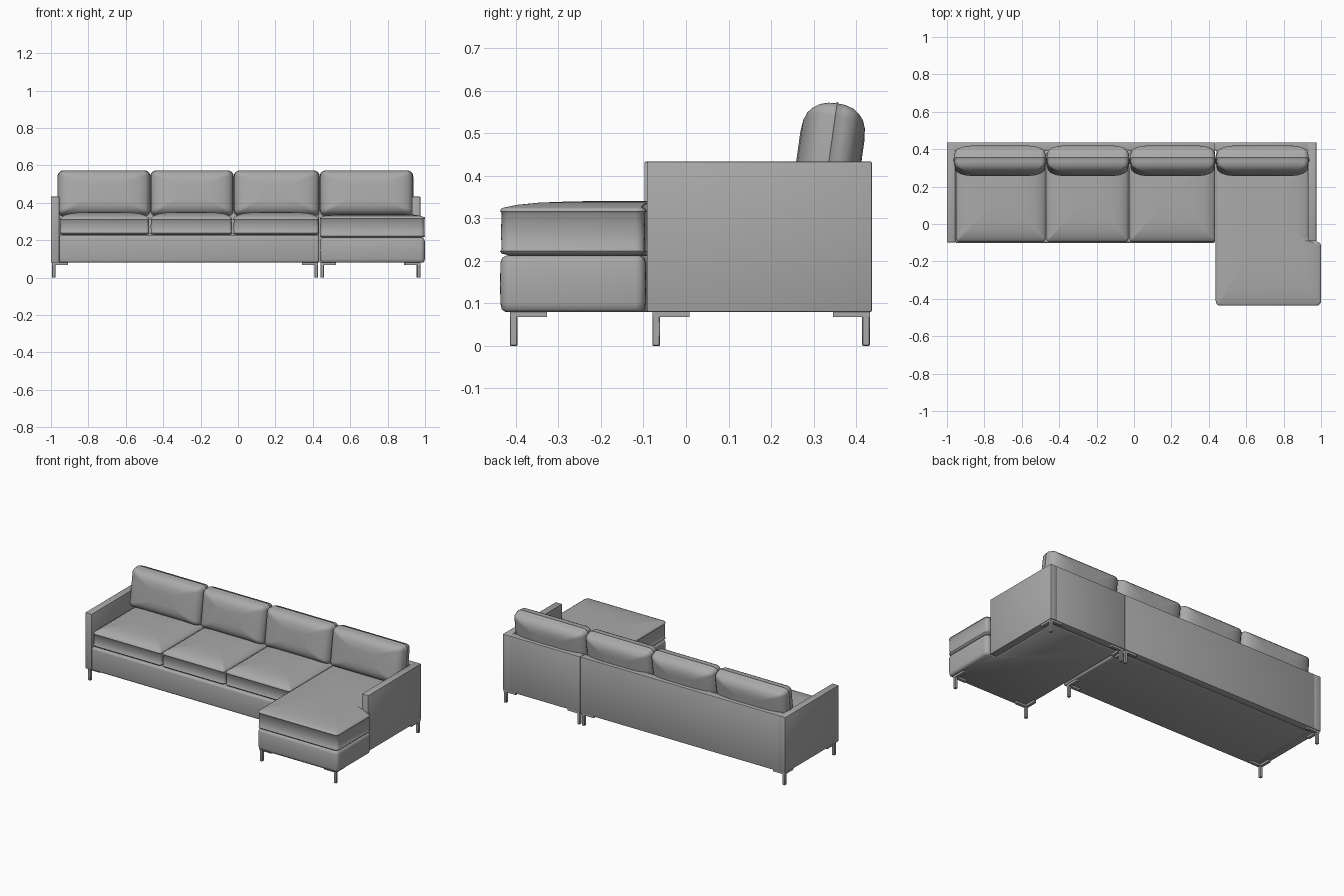
import bpy, bmesh, math
from mathutils import Vector, Matrix

if "Cube" in bpy.data.objects:
    bpy.data.objects.remove(bpy.data.objects["Cube"])

grey = bpy.data.materials.new("grey fabric")
grey.diffuse_color = (0.40, 0.40, 0.40, 1)
grey.use_nodes = True
grey.node_tree.nodes["Principled BSDF"].inputs["Base Color"].default_value = grey.diffuse_color


def finish(name, bm, angle=40):
    bmesh.ops.recalc_face_normals(bm, faces=bm.faces)
    me = bpy.data.meshes.new(name)
    bm.to_mesh(me)
    bm.free()
    ob = bpy.data.objects.new(name, me)
    bpy.context.collection.objects.link(ob)
    me.materials.append(grey)
    bpy.ops.object.select_all(action='DESELECT')
    ob.select_set(True)
    bpy.context.view_layer.objects.active = ob
    bpy.ops.object.shade_smooth_by_angle(angle=math.radians(angle))
    return ob


def box(name, x0, x1, y0, y1, z0, z1, bevel=0.0, segs=2):
    bm = bmesh.new()
    bmesh.ops.create_cube(bm, size=1)
    for v in bm.verts:
        v.co = ((x0 + x1) / 2 + v.co.x * (x1 - x0),
                (y0 + y1) / 2 + v.co.y * (y1 - y0),
                (z0 + z1) / 2 + v.co.z * (z1 - z0))
    if bevel:
        bmesh.ops.bevel(bm, geom=bm.edges[:], offset=bevel, segments=segs,
                        profile=0.5, affect='EDGES')
    return finish(name, bm)


def rounded(corners, r, n=5):
    """Counter-clockwise outline with rounded corners: (point, outward normal)."""
    out = []
    for i, c in enumerate(corners):
        p, a, b = Vector(c), Vector(corners[i - 1]), Vector(corners[(i + 1) % len(corners)])
        d0, d1 = (p - a).normalized(), (b - p).normalized()
        convex = d0.x * d1.y - d0.y * d1.x > 0
        n0, n1 = Vector((d0.y, -d0.x)), Vector((d1.y, -d1.x))
        s = 1 if convex else -1
        centre = p - s * r * (n0 + n1)
        for k in range(n + 1):
            t = k / n * math.pi / 2
            nor = n0 * math.cos(t) + n1 * math.sin(t)
            out.append((centre + s * r * nor, nor))
    return out


def cushion(name, corners, r, rings, matrix=Matrix()):
    """Loft the outline through rings of (inset, scale, height)."""
    line = rounded(corners, r)
    xs, ys = [c[0] for c in corners], [c[1] for c in corners]
    mid = Vector(((min(xs) + max(xs)) / 2, (min(ys) + max(ys)) / 2))
    bm = bmesh.new()
    loops = []
    for inset, scale, h in rings:
        pts = [mid + (p - nor * inset - mid) * scale for p, nor in line]
        loops.append([bm.verts.new((p.x, p.y, h)) for p in pts])
    n = len(line)
    for a, b in zip(loops, loops[1:]):
        for i in range(n):
            j = (i + 1) % n
            bm.faces.new((a[i], a[j], b[j], b[i]))
    bm.faces.new(loops[0][::-1])
    bm.faces.new(loops[-1])
    bm.transform(matrix)
    return finish(name, bm, 50)


def rect(x0, x1, y0, y1):
    return [(x0, y0), (x1, y0), (x1, y1), (x0, y1)]


# frame: arms, back panels and sofa base
box("left_arm", -1.0, -0.955, -0.098, 0.437, 0.08, 0.433, 0.003)
box("right_arm", 0.93, 0.975, -0.092, 0.437, 0.08, 0.433, 0.003)
box("sofa_back", -0.957, 0.434, 0.39, 0.437, 0.08, 0.433, 0.003)
box("chaise_back", 0.436, 0.932, 0.39, 0.437, 0.08, 0.433, 0.003)
box("sofa_base", -0.957, 0.434, -0.102, 0.392, 0.08, 0.225, 0.012, 3)

# chaise base and seat share an outline that widens in front of the arm
chaise = [(0.437, -0.437), (1.0, -0.437), (1.0, -0.094), (0.931, -0.094),
          (0.931, 0.392), (0.437, 0.392)]
cushion("chaise_base", chaise, 0.025,
        [(0.012, 1, 0.08), (0.004, 1, 0.086), (0.001, 1, 0.1), (0, 1, 0.145),
         (0.001, 1, 0.195), (0.005, 1, 0.207), (0.016, 1, 0.213)])


def seat_rings(z0, z1, top):
    c = top - z1
    return [(0.02, 1, z0), (0.004, 1, z0 + 0.004), (0, 1, z0 + 0.01), (0.004, 1, z0 + 0.014),
            (0.002, 1, (z0 + z1) / 2), (0.004, 1, z1 - 0.008), (0, 1, z1 - 0.004),
            (0.002, 1, z1 + 0.002), (0.01, 1, z1 + c * 0.25), (0.012, 0.93, z1 + c * 0.55),
            (0.012, 0.8, z1 + c * 0.8), (0.012, 0.6, z1 + c * 0.94), (0.012, 0.3, top)]


cushion("chaise_seat", chaise, 0.025, seat_rings(0.213, 0.32, 0.341))

# seat cushions
for i, (x0, x1) in enumerate([(-0.953, -0.473), (-0.469, -0.03), (-0.026, 0.434)]):
    cushion(f"seat_cushion_{i + 1}", rect(x0, x1, -0.096, 0.39), 0.02,
            seat_rings(0.228, 0.315, 0.35))

# back cushions: outline in the upright plane, puffed both ways, leaning back
half = [(0.012, 0.4, 0.076), (0.012, 0.65, 0.073), (0.012, 0.82, 0.066),
        (0.012, 0.94, 0.055), (0.008, 1, 0.04), (0.002, 1, 0.02), (0.001, 1, 0.004)]
puff = [(i, s, -h) for i, s, h in half] + [(-0.002, 1, 0)] + [(i, s, h) for i, s, h in half[::-1]]
lean = Matrix.Translation((0, 0.338, 0.45)) @ Matrix.Rotation(math.radians(82), 4, 'X')
for i, (x0, x1) in enumerate([(-0.963, -0.47), (-0.467, -0.025), (-0.021, 0.435), (0.439, 0.935)]):
    cushion(f"back_cushion_{i + 1}", rect(x0, x1, -0.122, 0.122), 0.03, puff, lean)

# legs: a post with two mounting bars pointing inwards
for x, y, sx, sy in [(-0.985, -0.07, 1, 1), (-0.985, 0.423, 1, -1),
                     (0.418, -0.07, -1, 1), (0.418, 0.423, -1, -1),
                     (0.45, -0.405, 1, 1), (0.45, 0.423, 1, -1),
                     (0.967, -0.405, -1, 1), (0.963, 0.423, -1, -1)]:
    w = 0.009
    xa, xb = sorted((x - sx * w, x + sx * 0.075))
    ya, yb = sorted((y - sy * w, y + sy * 0.078))
    box("leg_post", x - w, x + w, y - w, y + w, 0, 0.08, 0.002, 1)
    box("leg_bar_side", xa, xb, y - w, y + w, 0.068, 0.081)
    box("leg_bar_depth", x - w, x + w, ya, yb, 0.068, 0.081)
